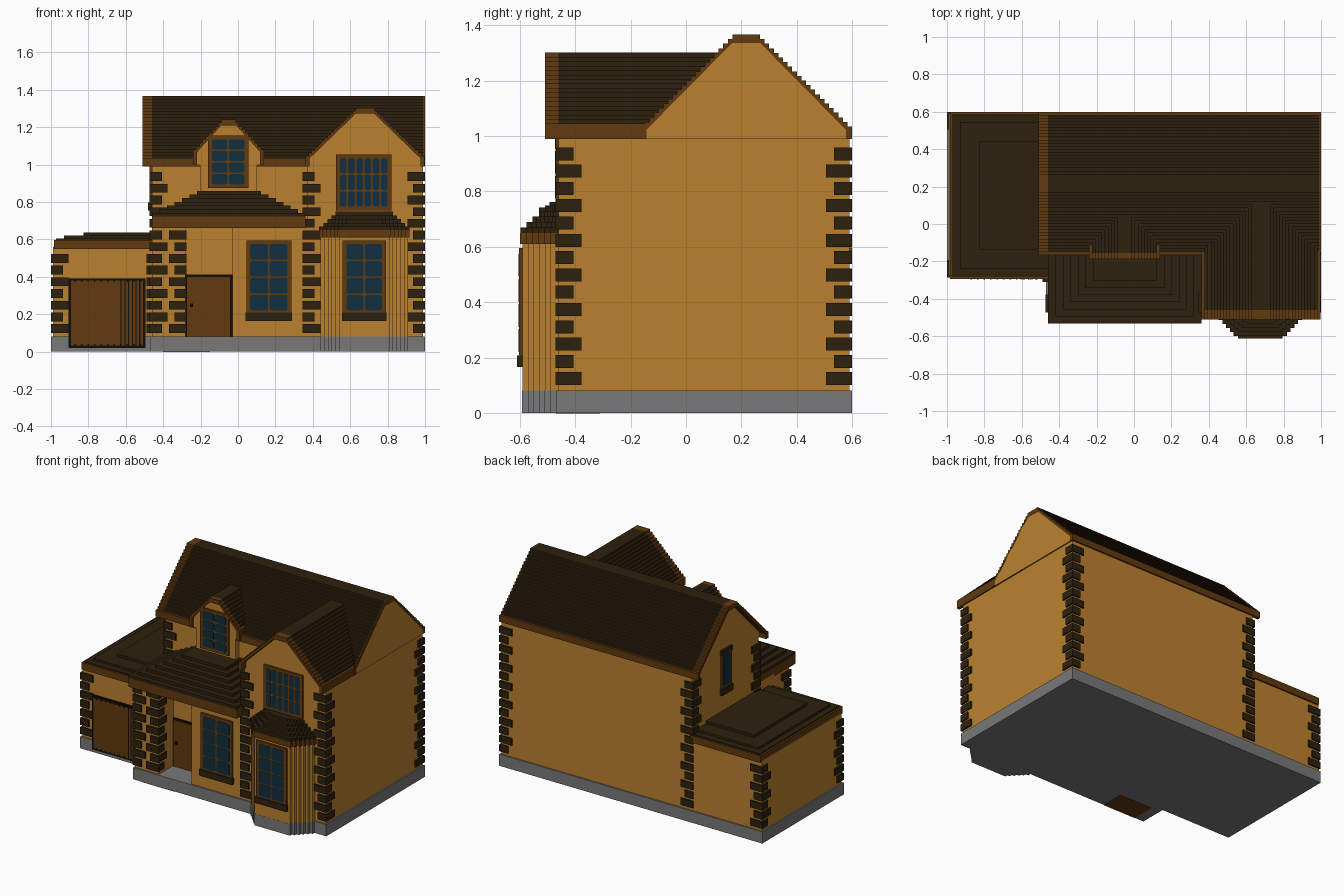
import bpy, bmesh

cube = bpy.data.objects.get("Cube")
if cube:
    bpy.data.objects.remove(cube, do_unlink=True)


def material(name, rgb):
    m = bpy.data.materials.new(name)
    m.use_nodes = True
    m.diffuse_color = (*rgb, 1)
    m.node_tree.nodes["Principled BSDF"].inputs["Base Color"].default_value = (*rgb, 1)
    return m


WALL = material("ochre wall", (0.50, 0.222, 0.028))
DARK = material("dark roof", (0.027, 0.0152, 0.0045))
BROWN = material("brown wood", (0.122, 0.041, 0.0045))
GREY = material("grey stone", (0.19, 0.19, 0.19))
GLASS = material("blue glass", (0.0055, 0.029, 0.05))
BLACK = material("black trim", (0.005, 0.004, 0.003))


def finish(name, bm, mats):
    bmesh.ops.recalc_face_normals(bm, faces=bm.faces)
    mesh = bpy.data.meshes.new(name)
    bm.to_mesh(mesh)
    bm.free()
    for m in mats:
        mesh.materials.append(m)
    ob = bpy.data.objects.new(name, mesh)
    bpy.context.collection.objects.link(ob)
    return ob


def add_prism(bm, pts, axis, a, b):
    # Extrude a 2D outline along one axis
    place = {"x": lambda u, v, w: (w, u, v), "y": lambda u, v, w: (u, w, v),
             "z": lambda u, v, w: (u, v, w)}[axis]
    lo = [bm.verts.new(place(u, v, a)) for u, v in pts]
    hi = [bm.verts.new(place(u, v, b)) for u, v in pts]
    n = len(pts)
    bm.faces.new(lo)
    bm.faces.new(hi[::-1])
    for i in range(n):
        j = (i + 1) % n
        bm.faces.new((lo[i], lo[j], hi[j], hi[i]))


def rect(u0, u1, v0, v1):
    return [(u0, v0), (u1, v0), (u1, v1), (u0, v1)]


def prism(name, pts, axis, a, b, mat):
    bm = bmesh.new()
    add_prism(bm, pts, axis, a, b)
    return finish(name, bm, [mat])


def box(name, x0, x1, y0, y1, z0, z1, mat):
    return prism(name, rect(x0, x1, y0, y1), "z", z0, z1, mat)


# Gable roofs with stepped courses
def roof_outline(c, half, flat, z0, ez, top, n):
    right = [(c + half, z0), (c + half, ez)]
    dx, dz = (half - flat) / n, (top - ez) / n
    for i in range(1, n + 1):
        right += [(c + half - dx * i, ez + dz * (i - 1)), (c + half - dx * i, ez + dz * i)]
    return right


def inner_outline(c, half, flat, z0, ez, top):
    return [(c + half - 0.022, z0), (c + half - 0.022, ez - 0.012), (c + flat, top - 0.03)]


def mirrored(pts, c):
    return pts + [(2 * c - u, v) for u, v in reversed(pts)]


def gable_roof(name, axis, a, b, c, half, flat, z0, ez, top, n, bargeboards, walls):
    outer = mirrored(roof_outline(c, half, flat, z0, ez, top, n), c)
    inner = mirrored(inner_outline(c, half, flat, z0, ez, top), c)
    band = outer + inner[::-1]
    bm = bmesh.new()
    add_prism(bm, band, axis, a, b)
    for f in bm.faces:
        low = all(v.co.z <= ez + 0.001 for v in f.verts)
        f.material_index = 1 if low or len(f.verts) > 4 else 0
    finish(name, bm, [DARK, BROWN])
    for i, (p, q) in enumerate(bargeboards):
        prism(f"{name}_bargeboard_{i}", band, axis, p, q, BROWN)
    prism(name + "_gable_wall", inner, axis, walls[0], walls[1], WALL)


gable_roof("main_roof", "x", -0.46, 0.99, 0.2175, 0.3825, 0.05, 0.99, 1.035, 1.367, 20,
           [(-0.51, -0.46), (0.99, 1.0)], (-0.46, 0.999))
gable_roof("wing_roof", "y", -0.46, 0.12, 0.679, 0.319, 0.05, 0.99, 1.045, 1.302, 16,
           [(-0.51, -0.46)], (-0.46, 0.0))
gable_roof("dormer_roof", "y", -0.155, 0.05, -0.05, 0.19, 0.04, 1.0, 1.08, 1.24, 9,
           [(-0.186, -0.155)], (-0.17, 0.0))

# Stone base
box("main_base", -0.47, 1.0, -0.47, 0.6, 0, 0.08, GREY)
box("garage_base", -1.0, -0.47, -0.285, 0.6, 0, 0.08, GREY)
box("porch_underside", -0.40, -0.15, -0.47, -0.31, -0.002, 0.002, BROWN)

# Walls
box("main_walls", -0.46, 0.99, -0.13, 0.59, 0.08, 1.0, WALL)
box("wing_walls", 0.37, 0.99, -0.46, -0.1, 0.08, 1.0, WALL)
box("front_room_walls", -0.03, 0.37, -0.46, -0.12, 0.08, 0.68, WALL)
box("porch_back_wall", -0.46, -0.03, -0.30, -0.12, 0.08, 0.68, WALL)
box("porch_pillar", -0.46, -0.28, -0.46, -0.29, 0.08, 0.68, WALL)
box("dormer_wall", -0.20, 0.10, -0.17, -0.12, 0.80, 1.02, WALL)
box("garage_walls", -0.99, -0.46, -0.275, 0.59, 0.08, 0.56, WALL)


# Alternating corner blocks
def corner_blocks(name, x, y, sx, sy, z0, z1, flip=0):
    bm = bmesh.new()
    k = 0
    while z0 + k * 0.0625 + 0.045 <= z1:
        long_x = (k + flip) % 2 == 0
        lx, ly = (0.095, 0.065) if long_x else (0.065, 0.095)
        z = z0 + k * 0.0625
        xs, ys = sorted((x, x + sx * lx)), sorted((y, y + sy * ly))
        add_prism(bm, rect(*xs, *ys), "z", z, z + 0.047)
        k += 1
    finish(name, bm, [DARK])


corner_blocks("garage_front_blocks", -1.0, -0.287, 1, 1, 0.1, 0.56)
corner_blocks("garage_back_blocks", -1.0, 0.6, 1, -1, 0.1, 0.56)
corner_blocks("main_back_left_blocks", -0.472, 0.6, 1, -1, 0.1, 1.0)
corner_blocks("main_back_right_blocks", 1.0, 0.6, -1, -1, 0.1, 1.0, 1)
corner_blocks("wing_right_blocks", 1.0, -0.472, -1, 1, 0.1, 1.0, 1)
corner_blocks("wing_left_blocks", 0.345, -0.472, 1, 1, 0.1, 1.0)
corner_blocks("main_front_left_blocks", -0.472, -0.142, 1, 1, 0.6, 1.0)
corner_blocks("pillar_left_blocks", -0.472, -0.472, 1, 1, 0.1, 0.66, 1)
corner_blocks("pillar_right_blocks", -0.275, -0.472, -1, 1, 0.1, 0.66)
corner_blocks("pillar_rear_blocks", -0.49, -0.31, 1, 1, 0.1, 0.56, 1)

# Hipped porch roof
box("porch_fascia", -0.46, 0.362, -0.53, -0.12, 0.66, 0.724, BROWN)
for i in range(7):
    d = 0.04 * i
    box(f"porch_roof_course_{i}", -0.46 + d, 0.362 - d, -0.532 + d * 0.95, -0.12,
        0.722 + 0.0195 * i, 0.7425 + 0.0195 * i, DARK)

# Flat garage roof in low tiers
box("garage_fascia", -0.985, -0.45, -0.295, 0.6, 0.55, 0.598, BROWN)
for i, (d, z) in enumerate([(0.012, 0.605), (0.055, 0.62), (0.16, 0.638)]):
    box(f"garage_roof_tier_{i}", -0.985 + d, -0.45, -0.295 + d, 0.6 - d, 0.58, z, DARK)


# Stepped bay, each outline shrinks towards its centre
def bay_outline(grow, n=6):
    half, front, back = 0.235 + grow, -0.592 - grow, -0.44
    dy = (-0.47 - front) / n
    pts = [(half, back)]
    for i in range(n):
        x = half - 0.02 * i
        pts += [(x, -0.47 - dy * i), (x, -0.47 - dy * (i + 1))]
        if i < n - 1:
            pts.append((x - 0.02, -0.47 - dy * (i + 1)))
    return [(0.675 + u, v) for u, v in pts] + [(0.675 - u, v) for u, v in pts[::-1]]


prism("bay_base", bay_outline(0), "z", 0, 0.08, GREY)
prism("bay_walls", bay_outline(-0.001), "z", 0.08, 0.62, WALL)
prism("bay_fascia", bay_outline(0.008), "z", 0.61, 0.65, BROWN)
for i in range(5):
    prism(f"bay_roof_course_{i}", bay_outline(0.006 - 0.022 * i), "z",
          0.648 + 0.02 * i, 0.669 + 0.02 * i, DARK)


# Windows: frame, panes and optional stone sill
def window(name, u0, u1, z0, z1, face, cols, rows, axis="y", sill=False):
    prism(name + "_frame", rect(u0, u1, z0, z1), axis, face - 0.012, face + 0.005, BROWN)
    bm = bmesh.new()
    m, g = 0.016, 0.008
    w, h = (u1 - u0 - 2 * m) / cols, (z1 - z0 - 2 * m) / rows
    for i in range(cols):
        for j in range(rows):
            a, b = u0 + m + w * i + g / 2, u0 + m + w * (i + 1) - g / 2
            c, d = z0 + m + h * j + g / 2, z0 + m + h * (j + 1) - g / 2
            k = 0.008
            pane = [(a + k, c), (b - k, c), (b, c + k), (b, d - k),
                    (b - k, d), (a + k, d), (a, d - k), (a, c + k)]
            add_prism(bm, pane, axis, face - 0.014, face - 0.009)
    finish(name + "_panes", bm, [GLASS])
    if sill:
        prism(name + "_sill", rect(u0 - 0.005, u1 + 0.005, z0 - 0.035, z0 + 0.008),
              axis, face - 0.02, face + 0.005, DARK)


window("dormer_window", -0.16, 0.055, 0.875, 1.155, -0.17, 2, 4)
window("wing_window", 0.525, 0.82, 0.755, 1.055, -0.46, 6, 3)
window("front_room_window", 0.045, 0.285, 0.20, 0.595, -0.46, 2, 4, sill=True)
window("bay_window", 0.56, 0.79, 0.20, 0.595, -0.591, 2, 4, sill=True)
window("side_window", 0.175, 0.285, 0.79, 1.04, -0.46, 1, 1, axis="x", sill=True)
box("side_window_lintel", -0.475, -0.455, 0.17, 0.29, 1.03, 1.06, DARK)

# Entrance door
box("entrance_frame", -0.285, -0.03, -0.308, -0.295, 0.08, 0.412, BLACK)
box("entrance_door", -0.272, -0.042, -0.312, -0.3, 0.082, 0.4, BROWN)
box("entrance_handle", -0.256, -0.24, -0.322, -0.31, 0.24, 0.258, BLACK)

# Garage door with grooves
box("garage_door_frame", -0.905, -0.495, -0.291, -0.27, 0.02, 0.392, BLACK)
box("garage_door", -0.893, -0.507, -0.295, -0.28, 0.032, 0.38, BROWN)
for i in range(6):
    x = -0.628 + 0.02 * i
    box(f"garage_door_groove_{i}", x, x + 0.006, -0.297, -0.29, 0.032, 0.38, BLACK)
for i in range(11):
    x = -0.875 + 0.035 * i
    for z in (0.032, 0.372):
        box(f"garage_door_stud_{i}", x, x + 0.008, -0.297, -0.29, z, z + 0.008, BLACK)
